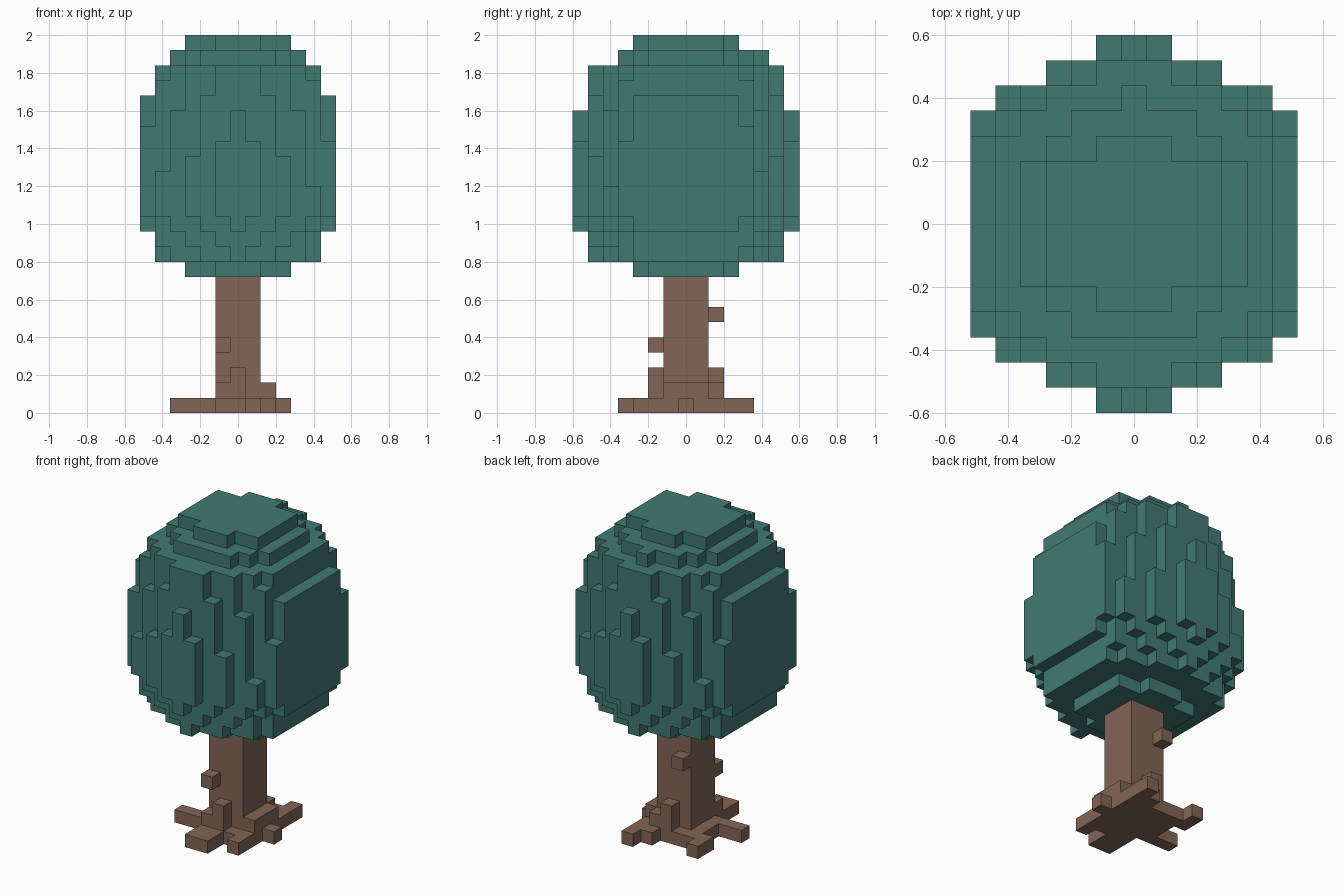
import bpy, bmesh
from mathutils import Vector

if "Cube" in bpy.data.objects:
    bpy.data.objects.remove(bpy.data.objects["Cube"])

V = 0.08  # voxel size


def build_voxels(name, cells, color):
    """Make one mesh from the exposed sides of a set of grid cells (i, j, k)."""
    bm = bmesh.new()
    verts = {}

    def vert(p):
        if p not in verts:
            verts[p] = bm.verts.new(Vector(p) * (V / 2))
        return verts[p]

    for i, j, k in sorted(cells):
        c = (2 * i, 2 * j, 2 * k + 1)
        for axis in range(3):
            for s in (-1, 1):
                n = [i, j, k]
                n[axis] += s
                if tuple(n) in cells:
                    continue
                u, w = (axis + 1) % 3, (axis + 2) % 3
                quad = []
                for a, b in ((-1, -1), (1, -1), (1, 1), (-1, 1)):
                    p = list(c)
                    p[axis] += s
                    p[u] += a
                    p[w] += b
                    quad.append(vert(tuple(p)))
                bm.faces.new(quad if s > 0 else quad[::-1])
    mesh = bpy.data.meshes.new(name)
    bm.to_mesh(mesh)
    bm.free()
    mat = bpy.data.materials.new(name + "_color")
    mat.diffuse_color = (*color, 1)
    mat.use_nodes = True
    mat.node_tree.nodes["Principled BSDF"].inputs["Base Color"].default_value = mat.diffuse_color
    mesh.materials.append(mat)
    obj = bpy.data.objects.new(name, mesh)
    bpy.context.collection.objects.link(obj)
    return obj


def box(i0, i1, j0, j1, k0, k1):
    return {(i, j, k) for i in range(i0, i1 + 1)
            for j in range(j0, j1 + 1) for k in range(k0, k1 + 1)}


# Canopy: hexagonal layers, apothem per layer from bottom (k = 9) to top (k = 24)
apothem = [3.4, 5.5, 5.95, 6.35, 6.9, 6.9, 6.815, 6.75,
           6.6, 6.45, 6.35, 6.21, 5.97, 5.9, 4.5, 3.4]


def hex_distance(i, j):
    slant = abs(i) / 2 + 0.866 * abs(j)
    if i == 0:
        slant += 0.2      # blunted ridge
    if i * j > 0:
        slant -= 0.03     # slight twist
    return max(abs(i), slant)


canopy = {(0, 5, 23)}
for n, a in enumerate(apothem):
    canopy |= {c for c in box(-6, 6, -7, 7, 9 + n, 9 + n)
               if hex_distance(c[0], c[1]) <= a}
build_voxels("canopy", canopy, (0.053, 0.195, 0.165))

# Trunk with two branch stubs
trunk = box(-1, 1, -1, 1, 0, 8) | {(-1, -2, 4), (-1, 2, 6)}

# Root flare against the trunk
trunk |= box(0, 0, -2, -2, 0, 2) | box(0, 0, 2, 2, 0, 2)
trunk |= {(-1, -2, 1), (1, 2, 1)} | box(2, 2, -1, 1, 1, 1)

# Spreading roots on the ground
trunk |= box(-2, 2, -2, 2, 0, 0) - {(-2, -2, 0)}
trunk |= box(-4, -3, -1, -1, 0, 0) | box(-1, -1, -4, -3, 0, 0)
trunk |= box(1, 2, 3, 3, 0, 0)
trunk |= {(3, 0, 0), (0, -4, 0), (2, -3, 0), (2, 4, 0), (-3, 2, 0), (-3, 3, 0), (0, -3, 0)}
build_voxels("trunk_and_roots", trunk, (0.223, 0.133, 0.093))
